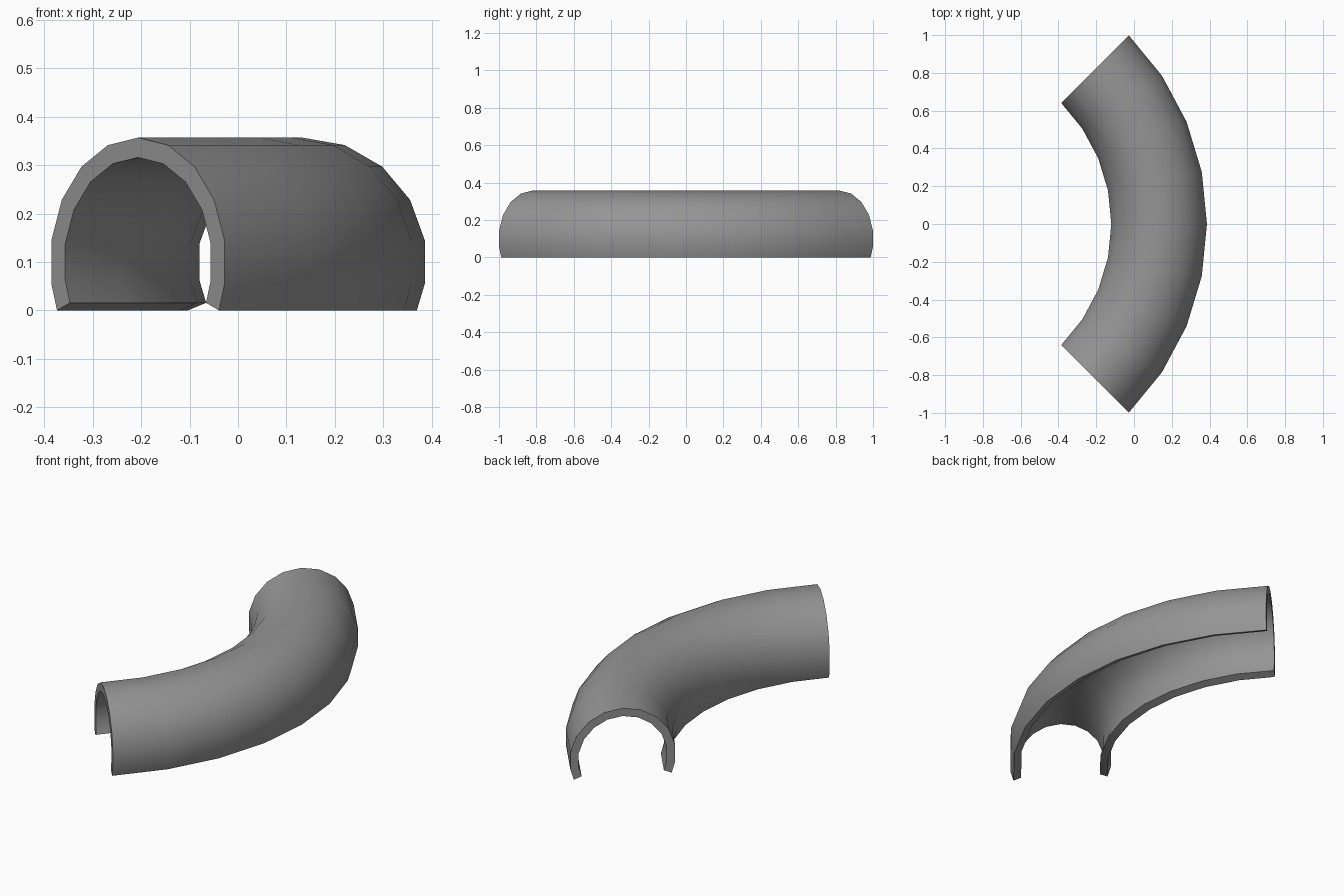
import bpy, bmesh
from math import sin, cos, radians

if "Cube" in bpy.data.objects:
    bpy.data.objects.remove(bpy.data.objects["Cube"])

BEND_X, BEND_R = -1.027, 1.16       # bend centre and centreline radius
AXIS_Z = 0.10                       # height of the tube axis
R_OUT, R_IN = 0.257, 0.216          # tube wall radii
STEPS = 8                           # segments along the 90 degree bend

# open C-shaped wall profile: outer arc, then inner arc back
angles = [-23] + list(range(-10, 191, 20)) + [203]
profile = [(R_OUT * cos(radians(a)), R_OUT * sin(radians(a))) for a in angles]
profile += [(R_IN * cos(radians(a)), R_IN * sin(radians(a))) for a in reversed(angles)]

# sweep the profile round the quarter bend
bm = bmesh.new()
rings = []
for i in range(STEPS + 1):
    t = radians(-45 + 90 * i / STEPS)
    rings.append([bm.verts.new((BEND_X + (BEND_R + u) * cos(t),
                                (BEND_R + u) * sin(t),
                                max(0.0, AXIS_Z + v))) for u, v in profile])
n = len(profile)
for a, b in zip(rings, rings[1:]):
    for j in range(n):
        k = (j + 1) % n
        bm.faces.new((a[j], a[k], b[k], b[j]))

# close the wall thickness at both ends
half = len(angles)
for ring in (rings[0], rings[-1]):
    for j in range(half - 1):
        bm.faces.new((ring[j], ring[j + 1], ring[n - 2 - j], ring[n - 1 - j]))
bmesh.ops.recalc_face_normals(bm, faces=bm.faces)

mesh = bpy.data.meshes.new("curved_tunnel")
bm.to_mesh(mesh)
bm.free()
tunnel = bpy.data.objects.new("curved_tunnel", mesh)
bpy.context.collection.objects.link(tunnel)

# dark grey wall, smooth along the tube with crisp rims
dark = bpy.data.materials.new("dark_grey")
dark.diffuse_color = (0.3, 0.3, 0.3, 1)
dark.use_nodes = True
dark.node_tree.nodes["Principled BSDF"].inputs["Base Color"].default_value = dark.diffuse_color
mesh.materials.append(dark)
bpy.context.view_layer.objects.active = tunnel
tunnel.select_set(True)
bpy.ops.object.shade_smooth_by_angle(angle=radians(45))
